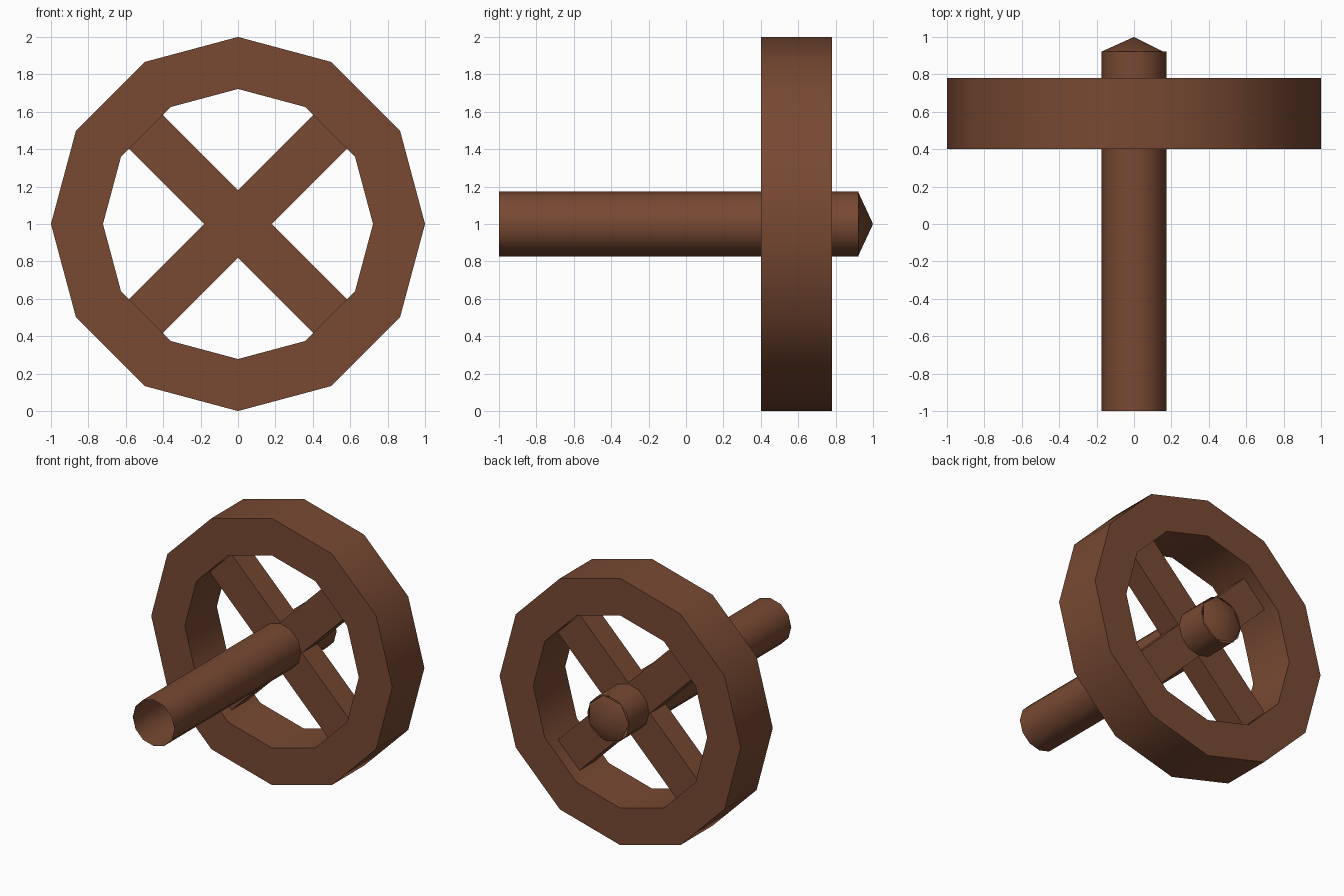
import bpy
import math

if "Cube" in bpy.data.objects:
    bpy.data.objects.remove(bpy.data.objects["Cube"], do_unlink=True)

COLOUR = (0.188, 0.067, 0.032, 1.0)
wood = bpy.data.materials.new("brown_wood")
wood.use_nodes = True
wood.diffuse_color = COLOUR
wood.node_tree.nodes["Principled BSDF"].inputs["Base Color"].default_value = COLOUR


def lathe(name, profile, sides, start=0.0, closed=False):
    """Turn (radius, y) points around the wheel axis, which runs along y."""
    n = len(profile)
    verts = []
    for i in range(sides):
        a = start + math.tau * i / sides
        verts += [(r * math.cos(a), y, 1 + r * math.sin(a)) for r, y in profile]
    faces = []
    for i in range(sides):
        j = (i + 1) % sides
        for k in range(n if closed else n - 1):
            m = (k + 1) % n
            faces.append((i * n + k, i * n + m, j * n + m, j * n + k))
    mesh = bpy.data.meshes.new(name)
    mesh.from_pydata(verts, [], faces)
    mesh.materials.append(wood)
    obj = bpy.data.objects.new(name, mesh)
    bpy.context.collection.objects.link(obj)
    # Weld tip points, face outward, smooth the round surfaces
    bpy.ops.object.select_all(action="DESELECT")
    obj.select_set(True)
    bpy.context.view_layer.objects.active = obj
    bpy.ops.object.mode_set(mode="EDIT")
    bpy.ops.mesh.select_all(action="SELECT")
    bpy.ops.mesh.remove_doubles(threshold=0.0001)
    bpy.ops.mesh.normals_make_consistent(inside=False)
    bpy.ops.object.mode_set(mode="OBJECT")
    bpy.ops.object.shade_smooth_by_angle(angle=math.radians(55))
    return obj


# Twelve-sided rim
lathe("wheel_rim", [(1, 0.4), (1, 0.78), (0.722, 0.78), (0.722, 0.4)], 12, closed=True)

# Hollow axle, open at the front, with a pointed end at the back
lathe("axle", [(0.173, -1), (0.173, 0.922)], 12)
lathe("axle_tip", [(0.173, 0.922), (0, 1)], 7, start=math.pi)

# Two crossed bars make the four spokes
for name, turn in (("rising_spoke_bar", -45), ("falling_spoke_bar", 45)):
    bpy.ops.mesh.primitive_cube_add(size=1, location=(0, 0.592, 1),
                                    rotation=(0, math.radians(turn), 0))
    bar = bpy.context.object
    bar.name = name
    bar.scale = (1.42, 0.185, 0.256)
    bar.data.materials.append(wood)
